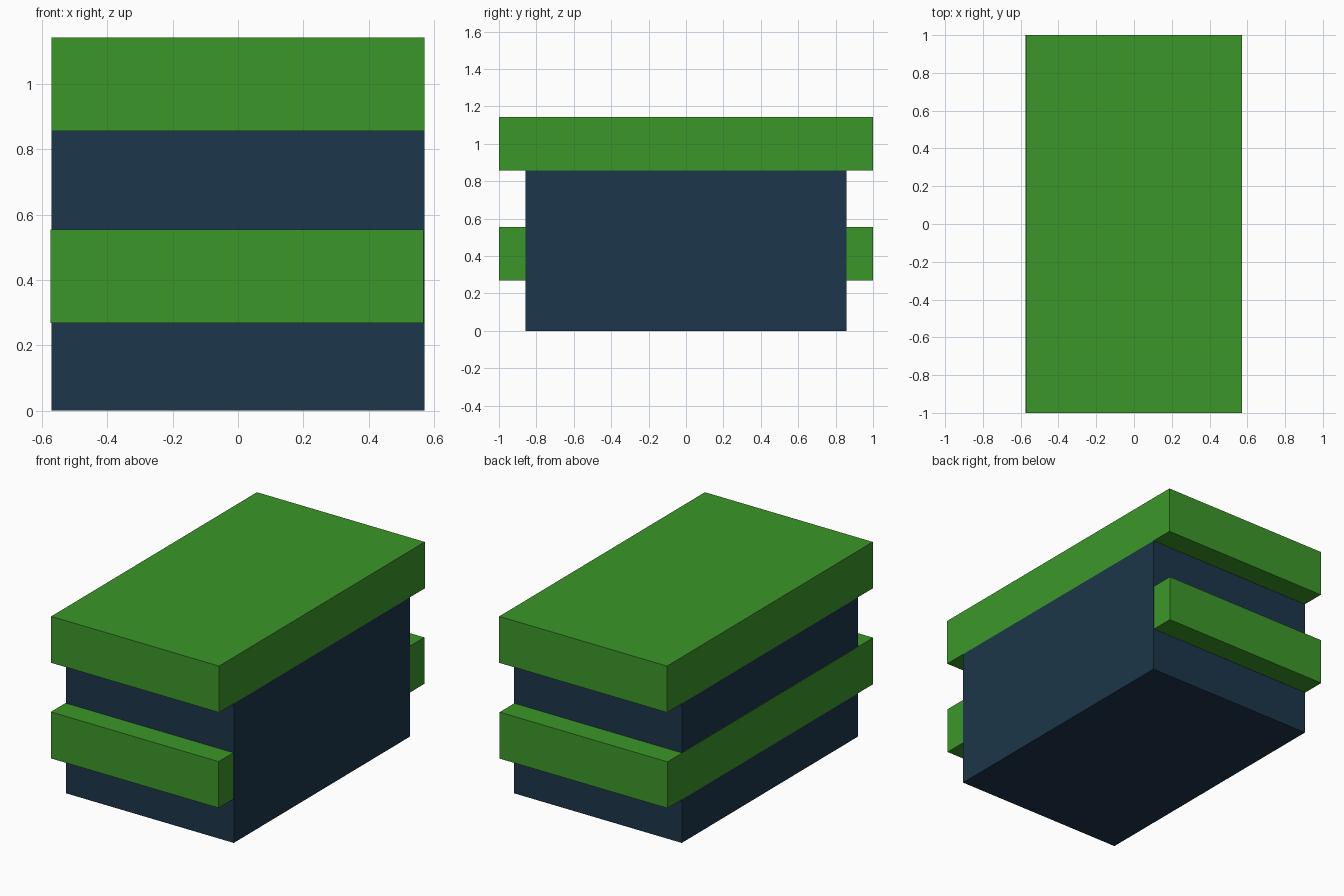
import bpy

if "Cube" in bpy.data.objects:
    bpy.data.objects.remove(bpy.data.objects["Cube"])


def material(name, color):
    mat = bpy.data.materials.new(name)
    mat.diffuse_color = (*color, 1)
    mat.use_nodes = True
    mat.node_tree.nodes["Principled BSDF"].inputs["Base Color"].default_value = mat.diffuse_color
    return mat


def box(name, center, size, mat):
    bpy.ops.mesh.primitive_cube_add(size=1, location=center)
    obj = bpy.context.object
    obj.name = name
    obj.scale = size
    bpy.ops.object.transform_apply(location=False, rotation=False, scale=True)
    obj.data.materials.append(mat)
    return obj


green = material("green", (0.044, 0.309, 0.022))
navy = material("navy", (0.0116, 0.037, 0.068))

WIDTH, SLAB = 1.1428, 0.2857

# Dark central block
box("body", (0, 0, 0.4286), (WIDTH, 1.7143, 0.8571), navy)

# Overhanging top and middle slabs; the middle one sits slightly to the left
box("top_slab", (0, 0, 1.0), (WIDTH, 2, SLAB), green)
box("middle_slab", (-0.003, 0, 0.4115), (WIDTH, 2, SLAB), green)
